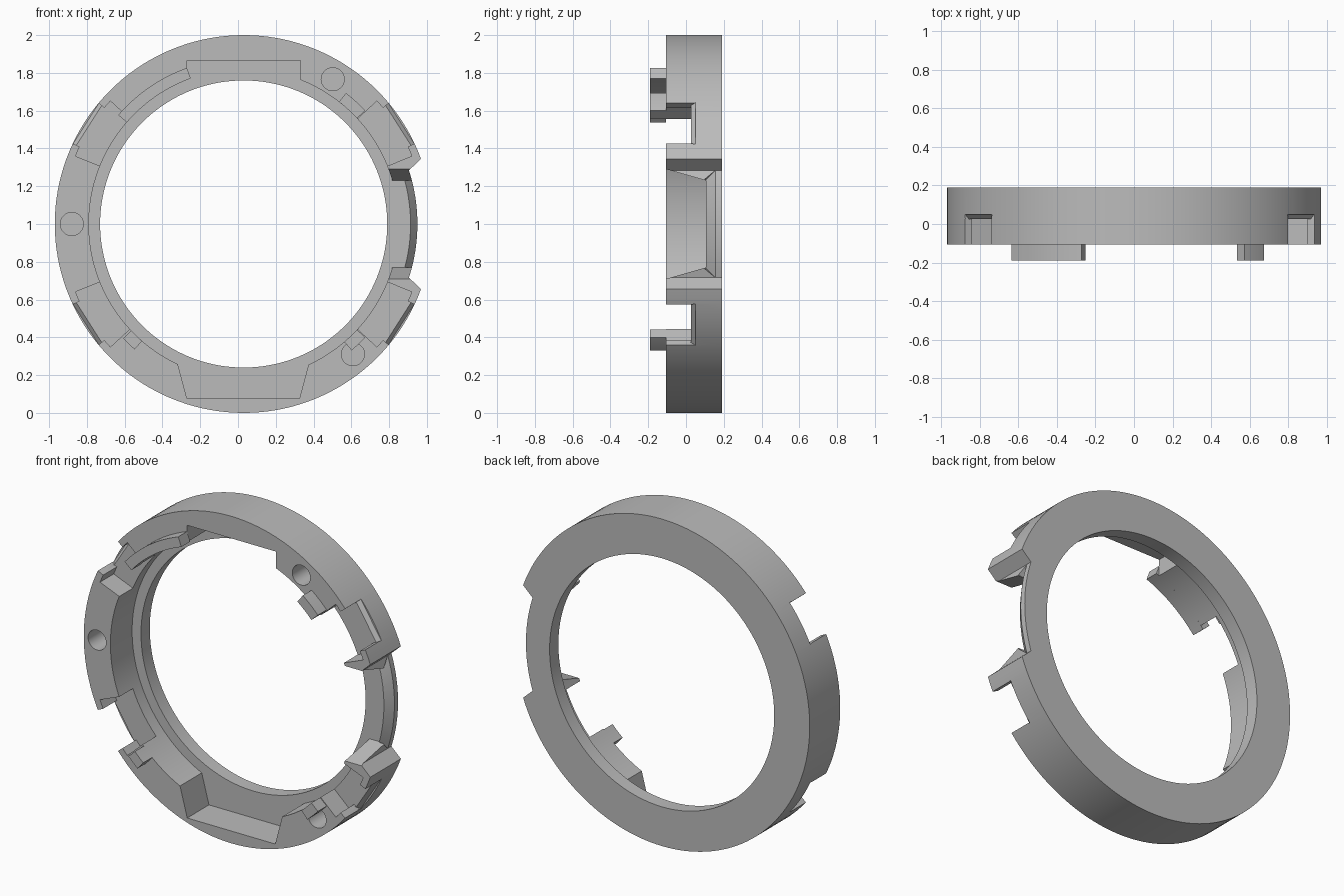
import bpy, bmesh
from math import sin, cos, radians, pi

cube = bpy.data.objects.get("Cube")
if cube:
    bpy.data.objects.remove(cube)

CX, CZ = 0.03, 1.0            # ring axis
FRONT, LEDGE, BACK = -0.105, 0.105, 0.19
INNER, BORE = 0.76, 0.82
SEGS = 144

grey = bpy.data.materials.new("plain grey")
grey.use_nodes = True
grey.diffuse_color = (0.5, 0.5, 0.5, 1)
grey.node_tree.nodes["Principled BSDF"].inputs["Base Color"].default_value = (0.5, 0.5, 0.5, 1)


def finish(name, bm):
    bmesh.ops.recalc_face_normals(bm, faces=bm.faces)
    mesh = bpy.data.meshes.new(name)
    bm.to_mesh(mesh)
    bm.free()
    mesh.materials.append(grey)
    ob = bpy.data.objects.new(name, mesh)
    bpy.context.collection.objects.link(ob)
    return ob


def loft(name, near, y0, far, y1):
    """Solid between two outlines (x, z about the ring axis) at two depths."""
    bm = bmesh.new()
    a = [bm.verts.new((CX + x, y0, CZ + z)) for x, z in near]
    b = [bm.verts.new((CX + x, y1, CZ + z)) for x, z in far]
    bm.faces.new(a)
    bm.faces.new(b[::-1])
    for i in range(len(a)):
        j = (i + 1) % len(a)
        bm.faces.new((a[i], b[i], b[j], a[j]))
    return finish(name, bm)


def arc(r, a0, a1, n=12):
    return [(r * cos(radians(a0 + (a1 - a0) * i / n)),
             r * sin(radians(a0 + (a1 - a0) * i / n))) for i in range(n + 1)]


def sector(r0, r1, a0, a1, n=12):
    return arc(r0, a0, a1, n) + arc(r1, a1, a0, n)


def chord(d0, d1, half, angle):
    """Rectangle from distance d0 to d1 along a direction."""
    c, s = cos(radians(angle)), sin(radians(angle))
    return [(c * d - s * w, s * d + c * w)
            for d, w in ((d0, -half), (d1, -half), (d1, half), (d0, half))]


# Ring body turned from its section
section = [(1, FRONT), (1, BACK), (INNER, BACK), (INNER, LEDGE), (BORE, LEDGE), (BORE, FRONT)]
bm = bmesh.new()
rows = [[bm.verts.new((CX + r * cos(2 * pi * i / SEGS), y, CZ + r * sin(2 * pi * i / SEGS)))
         for r, y in section] for i in range(SEGS)]
for i in range(SEGS):
    p, q = rows[i], rows[(i + 1) % SEGS]
    for k in range(len(section)):
        m = (k + 1) % len(section)
        bm.faces.new((p[k], p[m], q[m], q[k]))
ring = finish("ring_body", bm)

cutters = []


def cut(near, y0=-0.3, y1=LEDGE, far=None):
    cutters.append(loft("cutter", near, y0, far or near, y1))


# Top and bottom pockets
cut([(-0.30, 0.70), (0.30, 0.70), (0.30, 0.865), (-0.30, 0.865)])
cut([(-0.30, -0.925), (0.295, -0.925), (0.355, -0.70), (-0.36, -0.70)])

# Four hooked side notches with a bevelled outer sill
for mid, flip in ((147.5, 1), (32.5, -1), (212.5, -1), (327.5, 1)):
    ends = sorted((mid - 10.2 * flip, mid + 10.5 * flip))
    cut(sector(0.79, 0.96, *ends), y1=0.027)
    cut(sector(0.94, 1.05, mid - 7.3, mid + 7.3), y1=0.027)
    cut(chord(0.965, 1.1, 0.125, mid), 0.02, 0.05, chord(0.99, 1.1, 0.13, mid))

# Wide side gap: tapered slot, flared outer mouth, chamfered rim
d0 = FRONT - 0.1
cut([(0.68, -0.319), (0.95, -0.319), (0.95, 0.319), (0.68, 0.319)], d0, LEDGE,
    [(0.68, -0.23), (0.95, -0.23), (0.95, 0.23), (0.68, 0.23)])
cut(arc(0.92, -18, 18) + [(1.1, 0.46 + 0.035), (1.1, -0.46 - 0.035)], -0.3, 0.3)
cut(sector(0.88, 1.0, -15, 15), 0.1, 0.155, sector(0.92, 1.0, -18, 18))

# Blind pin holes
for r, a in ((0.91, 180), (0.90, 58.4), (0.90, -50)):
    hx, hz = r * cos(radians(a)), r * sin(radians(a))
    cut([(hx + x, hz + z) for x, z in arc(0.061, 0, 350, 35)], y1=0.08)

for c in cutters:
    c.hide_render = True
    mod = ring.modifiers.new("cut", 'BOOLEAN')
    mod.operation = 'DIFFERENCE'
    mod.solver = 'EXACT'
    mod.object = c
bpy.context.view_layer.update()
result = bpy.data.meshes.new_from_object(
    ring.evaluated_get(bpy.context.evaluated_depsgraph_get()))
ring.modifiers.clear()
ring.data = result
for c in cutters:
    bpy.data.objects.remove(c)

# Raised locating tabs on the front face
tabs = [("long_locating_rib", 110, 139), ("upper_tab", 43, 52),
        ("lower_right_tab", 223.5, 229), ("lower_left_tab", 310.5, 317)]
parts = [ring]
for name, a0, a1 in tabs:
    shape = sector(BORE, 0.88, a0, a1)
    parts.append(loft(name, shape, -0.19, shape, FRONT))

for ob in parts:
    bpy.ops.object.select_all(action='DESELECT')
    ob.select_set(True)
    bpy.context.view_layer.objects.active = ob
    bpy.ops.object.shade_smooth_by_angle(angle=radians(20))
